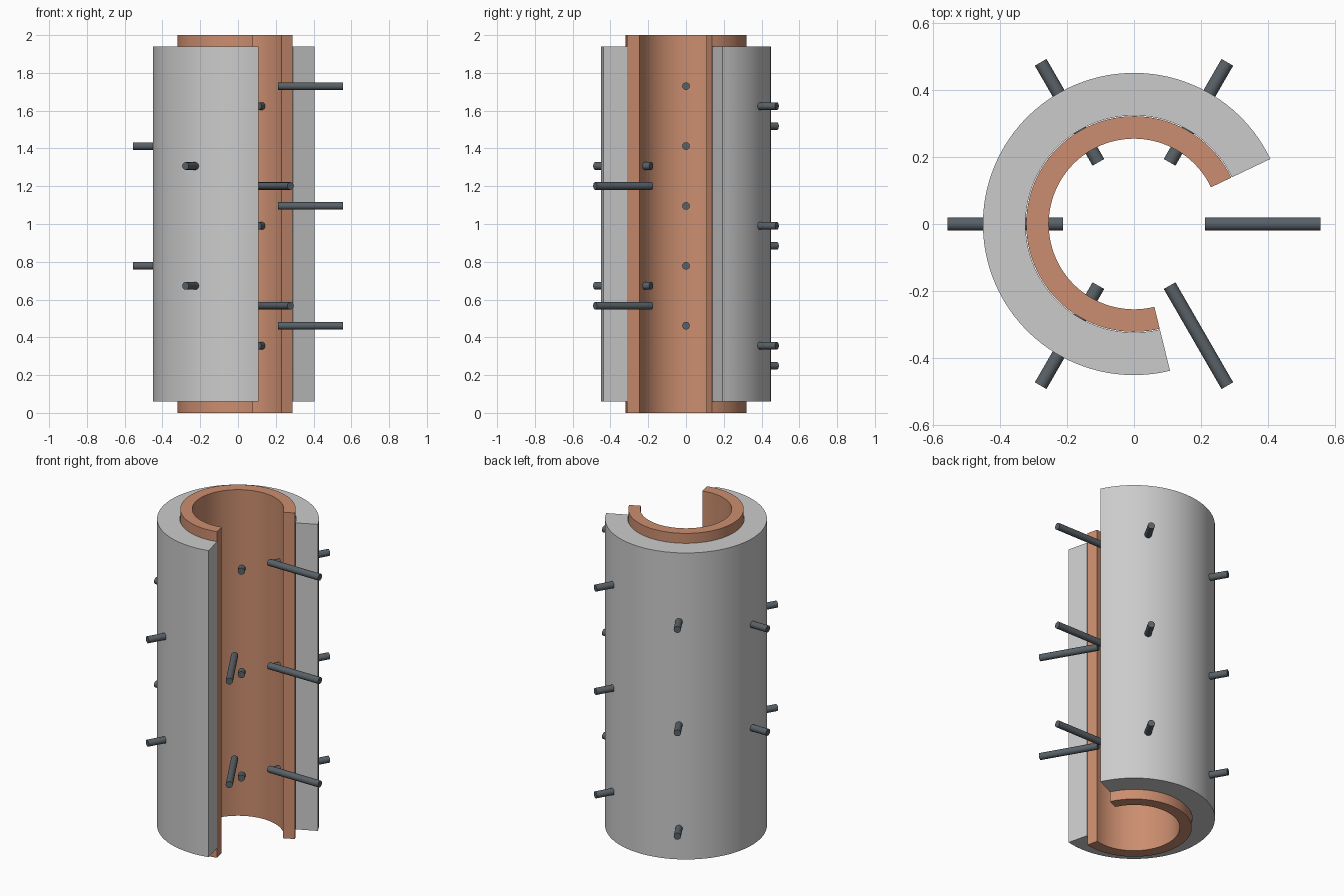
import bpy, bmesh
from math import radians, cos, sin
from mathutils import Matrix

if "Cube" in bpy.data.objects:
    bpy.data.objects.remove(bpy.data.objects["Cube"])

START, SWEEP, STEPS = 25.5, 258.3, 86


def finish(bm, name, mat=None):
    bmesh.ops.recalc_face_normals(bm, faces=bm.faces)
    mesh = bpy.data.meshes.new(name)
    bm.to_mesh(mesh)
    bm.free()
    obj = bpy.data.objects.new(name, mesh)
    bpy.context.collection.objects.link(obj)
    if mat:
        mesh.materials.append(mat)
    bpy.ops.object.select_all(action='DESELECT')
    obj.select_set(True)
    bpy.context.view_layer.objects.active = obj
    bpy.ops.object.shade_smooth_by_angle(angle=radians(30))
    return obj


def open_sleeve(name, r_in, r_out, z0, z1, mat=None):
    """Sweep a rectangular wall section around z, leaving a cutaway."""
    bm = bmesh.new()
    rings = []
    for i in range(STEPS + 1):
        a = radians(START + SWEEP * i / STEPS)
        section = [(r_in, z0), (r_out, z0), (r_out, z1), (r_in, z1)]
        rings.append([bm.verts.new((r * cos(a), r * sin(a), z)) for r, z in section])
    for a, b in zip(rings, rings[1:]):
        for k in range(4):
            bm.faces.new((a[k], a[(k + 1) % 4], b[(k + 1) % 4], b[k]))
    bm.faces.new(rings[0])
    bm.faces.new(rings[-1])
    return finish(bm, name, mat)


def material(name, color):
    mat = bpy.data.materials.new(name)
    mat.diffuse_color = color
    mat.use_nodes = True
    mat.node_tree.nodes["Principled BSDF"].inputs["Base Color"].default_value = mat.diffuse_color
    return mat


copper = material("copper", (0.60, 0.27, 0.16, 1))
steel = material("dark_steel", (0.10, 0.12, 0.135, 1))

# Cutaway inner liner and shorter outer casing
open_sleeve("inner_liner", 0.254, 0.321, 0.0, 2.0, copper)
open_sleeve("outer_casing", 0.323, 0.45, 0.06, 1.94)

# Radial pins climbing in a spiral, 60 degrees apart
R_IN, R_OUT = 0.212, 0.556
for i in range(15):
    bm = bmesh.new()
    place = (Matrix.Translation((0, 0, 0.25 + 0.1057 * i))
             @ Matrix.Rotation(radians(120 - 60 * i), 4, 'Z')
             @ Matrix.Translation(((R_IN + R_OUT) / 2, 0, 0))
             @ Matrix.Rotation(radians(90), 4, 'Y'))
    bmesh.ops.create_cone(bm, cap_ends=True, segments=24, radius1=0.02,
                          radius2=0.02, depth=R_OUT - R_IN, matrix=place)
    finish(bm, f"radial_pin_{i + 1:02d}", steel)
